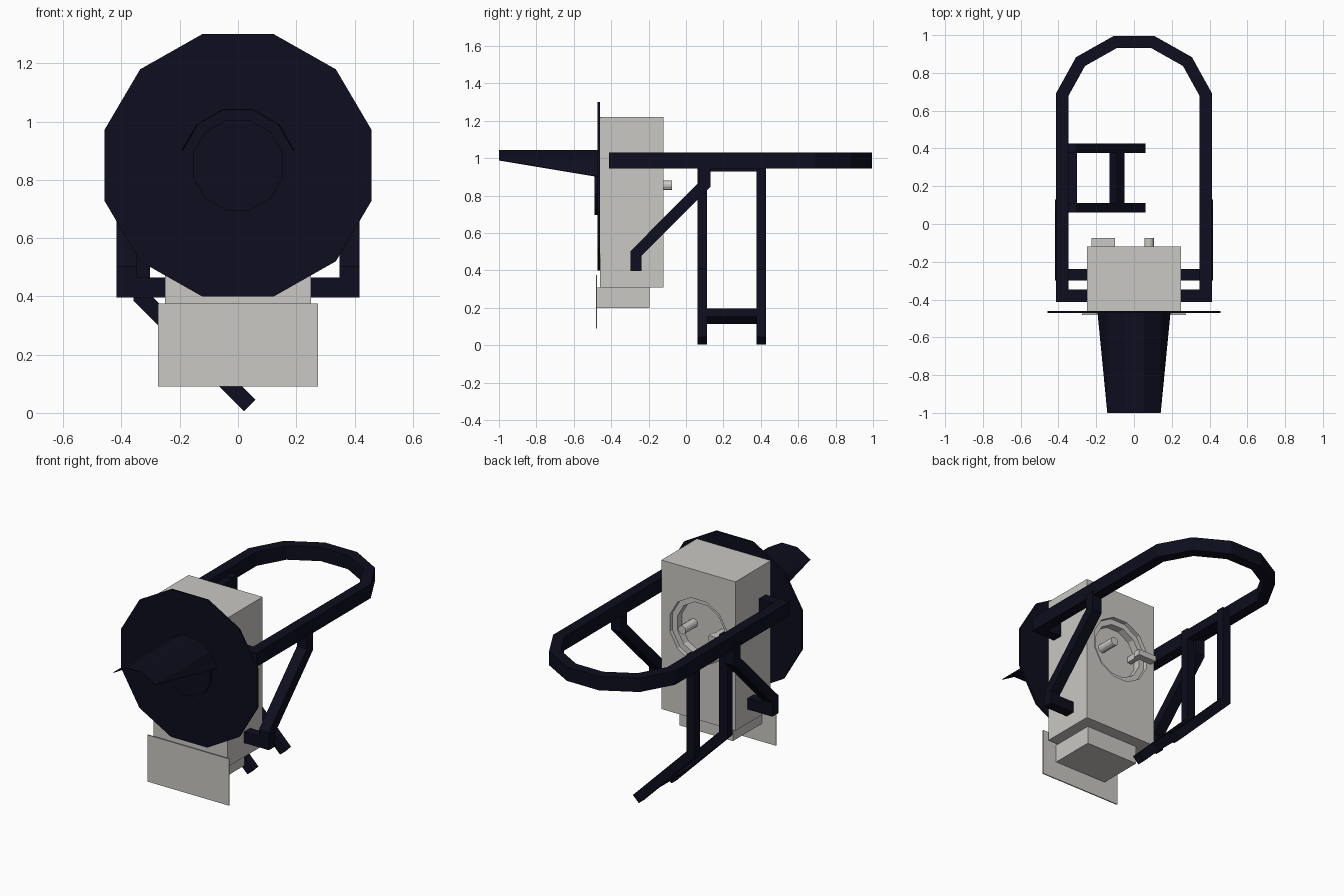
import bpy, bmesh
from math import sin, cos, radians
from mathutils import Vector, Matrix

old = bpy.data.objects.get("Cube")
if old:
    bpy.data.objects.remove(old, do_unlink=True)


def material(name, rgb):
    m = bpy.data.materials.new(name)
    m.use_nodes = True
    m.diffuse_color = (*rgb, 1)
    m.node_tree.nodes["Principled BSDF"].inputs["Base Color"].default_value = (*rgb, 1)
    return m


navy = material("dark navy", (0.004, 0.004, 0.013))
silver = material("light grey", (0.59, 0.58, 0.55))


def finish(name, bm, mat):
    bmesh.ops.recalc_face_normals(bm, faces=bm.faces)
    mesh = bpy.data.meshes.new(name)
    bm.to_mesh(mesh)
    bm.free()
    mesh.materials.append(mat)
    obj = bpy.data.objects.new(name, mesh)
    bpy.context.collection.objects.link(obj)
    return obj


def box(name, x, y, z, mat):
    """Box from (min, max) pairs."""
    bm = bmesh.new()
    bmesh.ops.create_cube(bm, size=1)
    for v in bm.verts:
        for i, (lo, hi) in enumerate((x, y, z)):
            v.co[i] = lo if v.co[i] < 0 else hi
    return finish(name, bm, mat)


def disc(name, radius, y0, y1, mat, x=0, z=0.85, stretch=1):
    """Twelve-sided cylinder lying along y, with a flat side on top."""
    bm = bmesh.new()
    bmesh.ops.create_cone(bm, cap_ends=True, segments=12, radius1=radius,
                          radius2=radius, depth=y1 - y0)
    bm.transform(Matrix.Translation((x, (y0 + y1) / 2, z))
                 @ Matrix.Diagonal((stretch, 1, 1, 1))
                 @ Matrix.Rotation(radians(90), 4, 'X')
                 @ Matrix.Rotation(radians(15), 4, 'Z'))
    return finish(name, bm, mat)


def tube(name, path, up, width, height, mat):
    """Rectangular tube swept along a path with mitred corners."""
    pts = [Vector(p) for p in path]
    dirs = [(b - a).normalized() for a, b in zip(pts, pts[1:])]
    up = Vector(up)
    side = dirs[0].cross(up).normalized()
    ring = [pts[0] + side * (a * width / 2) + up * (b * height / 2)
            for a, b in ((-1, -1), (1, -1), (1, 1), (-1, 1))]
    bm = bmesh.new()
    rows = [[bm.verts.new(p) for p in ring]]
    for i, d in enumerate(dirs):
        normal = d + (dirs[i + 1] if i + 1 < len(dirs) else d)
        ring = [p + d * ((pts[i + 1] - p).dot(normal) / d.dot(normal)) for p in ring]
        rows.append([bm.verts.new(p) for p in ring])
    for r, s in zip(rows, rows[1:]):
        for k in range(4):
            j = (k + 1) % 4
            bm.faces.new((r[k], r[j], s[j], s[k]))
    bm.faces.new(rows[0])
    bm.faces.new(rows[-1])
    return finish(name, bm, mat)


# Main housing with a stepped round recess in the back
housing = box("housing", (-0.25, 0.25), (-0.46, -0.12), (0.31, 1.22), silver)
for label, radius, depth in (("outer", 0.2, 0.025), ("inner", 0.165, 0.07)):
    cutter = disc(label + "_recess_cutter", radius, -0.12 - depth, 0, silver)
    cutter.hide_render = True
    cutter.hide_set(True)
    mod = housing.modifiers.new(label + "_recess", 'BOOLEAN')
    mod.operation = 'DIFFERENCE'
    mod.solver = 'EXACT'
    mod.object = cutter

# Controls in the recess
disc("round_knob", 0.026, -0.2, -0.075, silver, x=0.08, z=0.855)
box("lever", (-0.225, -0.1), (-0.12, -0.075), (0.835, 0.87), silver)
box("lever_stem", (-0.14, -0.11), (-0.2, -0.1), (0.835, 0.87), silver)

# Base block and front plate
box("base_block", (-0.18, 0.18), (-0.475, -0.195), (0.2, 0.31), silver)
box("front_plate", (-0.275, 0.275), (-0.482, -0.475), (0.09, 0.375), silver)

# Front shield and lens
disc("front_shield", 0.466, -0.472, -0.46, navy, stretch=1.02)
disc("lens", 0.16, -0.49, -0.47, navy)

# Visor: arched shell whose sides taper away towards the tip
bm = bmesh.new()
arc = [(0.2 * cos(radians(a)), 0.85 + 0.2 * sin(radians(a))) for a in range(15, 166, 30)]
back = [bm.verts.new((x, -0.47, z)) for x, z in arc]
front = [bm.verts.new((x, -1, z)) for x, z in arc[1:-1]]
for i in range(3):
    bm.faces.new((back[i + 1], back[i + 2], front[i + 1], front[i]))
bm.faces.new((back[0], back[1], front[0]))
bm.faces.new((back[-2], back[-1], front[-1]))
visor = finish("visor", bm, navy)
visor.modifiers.new("thickness", 'SOLIDIFY').thickness = 0.004

# Looped handle
half = [(0.24, -0.38), (0.38, -0.38), (0.38, 0.685), (0.283, 0.86), (0.1, 0.963)]
loop = half + [(-x, y) for x, y in reversed(half)]
tube("loop_handle", [(x, y, 0.988) for x, y in loop], (0, 0, 1), 0.064, 0.085, navy)

# Bent braces from the handle to the housing
for label, s in (("left", 1), ("right", -1)):
    x = s * 0.383
    tube(label + "_brace", [(x, 0.1, 0.97), (x, 0.1, 0.86), (x, -0.268, 0.49),
                            (x, -0.268, 0.43), (s * 0.24, -0.268, 0.43)],
         (0, 1, 0), 0.068, 0.06, navy)

# Side stand: two bent legs joined by crossbars
for label, y in (("front", 0.087), ("rear", 0.402)):
    tube(label + "_stand_leg", [(-0.33, y, 1), (-0.33, y, 0.395), (0.04, y, 0.025)],
         (0, 1, 0), 0.056, 0.05, navy)
tube("upper_stand_bar", [(-0.33, 0.087, 0.96), (-0.33, 0.402, 0.96)],
     (0, 0, 1), 0.056, 0.06, navy)
tube("lower_stand_bar", [(-0.09, 0.087, 0.155), (-0.09, 0.402, 0.155)],
     Vector((1, 0, 1)).normalized(), 0.058, 0.058, navy)
